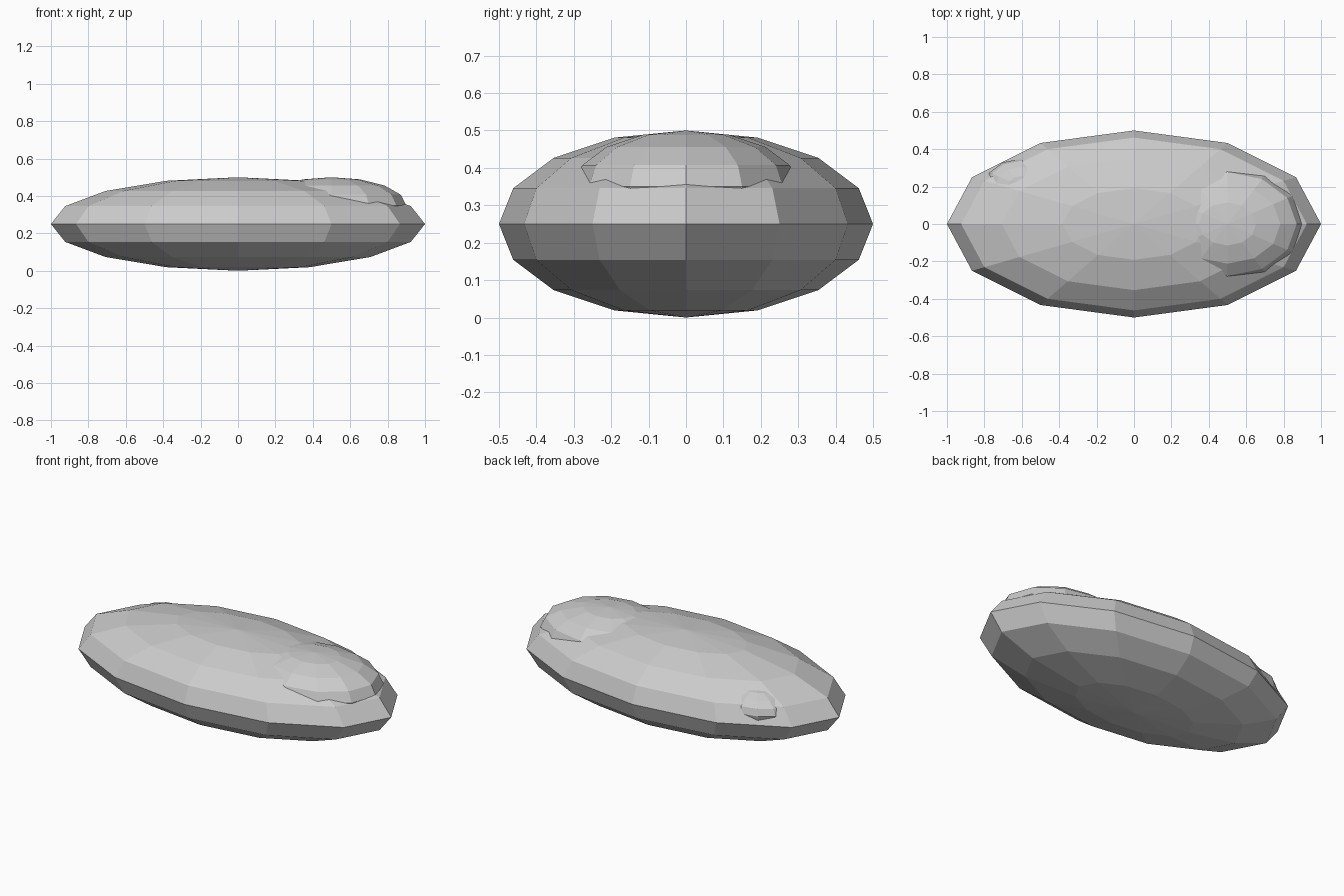
import bpy
import bmesh
from mathutils import Matrix, Vector

if "Cube" in bpy.data.objects:
    bpy.data.objects.remove(bpy.data.objects["Cube"])

# One plain grey for the whole stone
grey = bpy.data.materials.new("stone_grey")
grey.diffuse_color = (0.6, 0.6, 0.6, 1.0)
grey.use_nodes = True
grey.node_tree.nodes["Principled BSDF"].inputs["Base Color"].default_value = grey.diffuse_color


def ellipsoid(name, centre, radii):
    """Flat-shaded low-poly ellipsoid: 12 segments, 8 rings."""
    bm = bmesh.new()
    matrix = Matrix.Translation(centre) @ Matrix.Diagonal(Vector(radii).to_4d())
    bmesh.ops.create_uvsphere(bm, u_segments=12, v_segments=8, radius=1.0, matrix=matrix)
    mesh = bpy.data.meshes.new(name)
    bm.to_mesh(mesh)
    bm.free()
    mesh.materials.append(grey)
    obj = bpy.data.objects.new(name, mesh)
    bpy.context.collection.objects.link(obj)
    return obj


# Main flattened boulder
ellipsoid("stone_body", (0, 0, 0.25), (1.0, 0.5, 0.25))
# Large lump on the right end
ellipsoid("large_lump", (0.5, 0, 0.35), (0.4, 0.3, 0.15))
# Small lump barely showing at the back left
ellipsoid("small_lump", (-0.6, 0.2, 0.3), (0.2, 0.15, 0.1))
